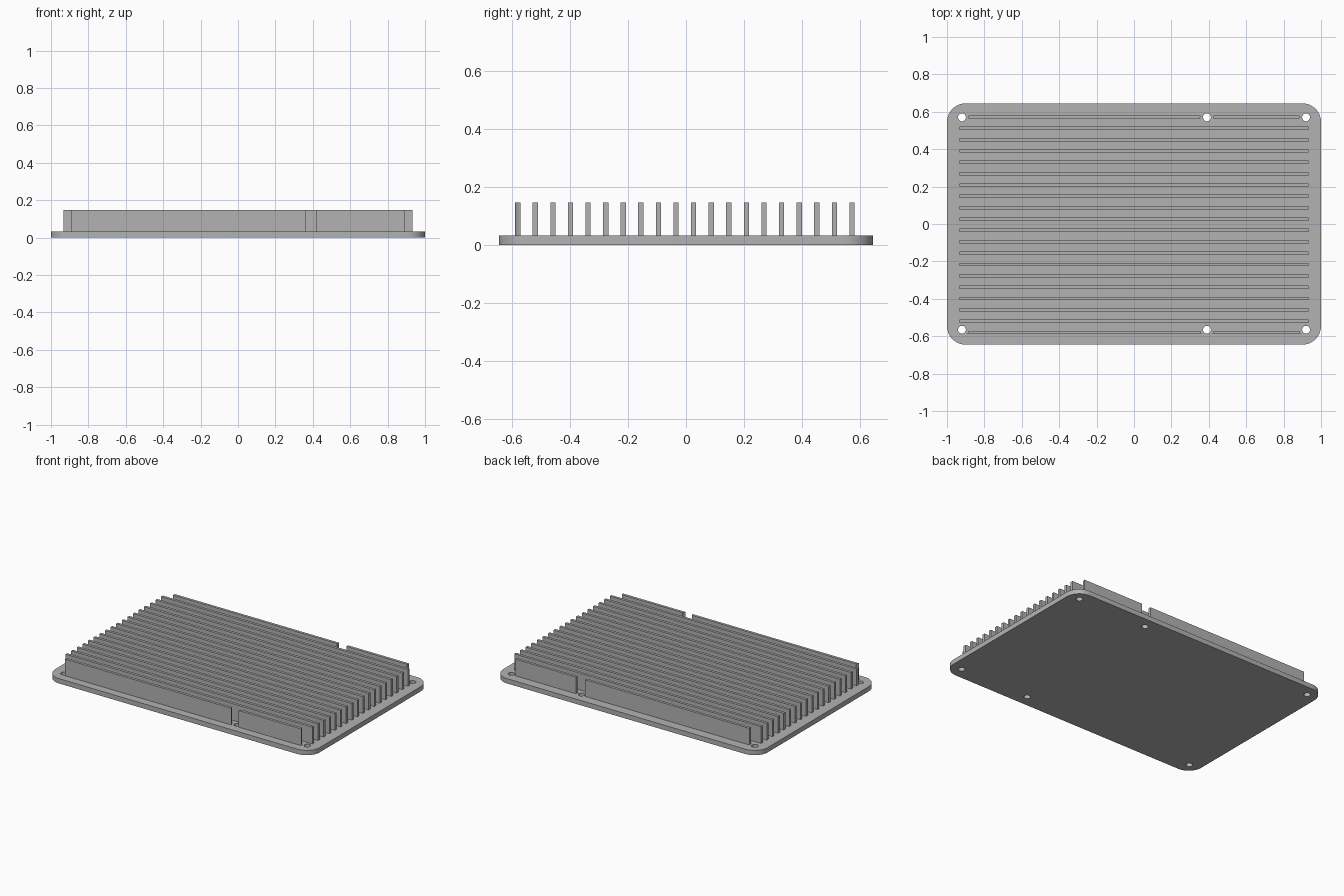
import bpy, bmesh, math

cube = bpy.data.objects.get("Cube")
if cube:
    bpy.data.objects.remove(cube, do_unlink=True)

metal = bpy.data.materials.new("grey metal")
metal.use_nodes = True
GREY = (0.45, 0.45, 0.45, 1)
metal.diffuse_color = GREY
metal.node_tree.nodes["Principled BSDF"].inputs["Base Color"].default_value = GREY

HALF_X, HALF_Y, CORNER = 1.0, 0.645, 0.1
PLATE_TOP, FIN_TOP = 0.033, 0.147
FIN_COUNT, FIN_THICK = 20, 0.018
FIRST_Y, LAST_Y = -0.58, 0.572
HOLES = [(x, y) for x in (-0.92, 0.39, 0.92) for y in (-0.565, 0.57)]


def finish(name, bm):
    bmesh.ops.recalc_face_normals(bm, faces=bm.faces)
    mesh = bpy.data.meshes.new(name)
    bm.to_mesh(mesh)
    bm.free()
    mesh.materials.append(metal)
    obj = bpy.data.objects.new(name, mesh)
    bpy.context.collection.objects.link(obj)
    return obj


def add_box(bm, x0, x1, y0, y1, z0, z1):
    made = bmesh.ops.create_cube(bm, size=1)["verts"]
    for v in made:
        v.co.x = x1 if v.co.x > 0 else x0
        v.co.y = y1 if v.co.y > 0 else y0
        v.co.z = z1 if v.co.z > 0 else z0


def hole_cutter(name, radius, z0, z1):
    bm = bmesh.new()
    for x, y in HOLES:
        made = bmesh.ops.create_cone(bm, cap_ends=True, segments=32, radius1=radius,
                                     radius2=radius, depth=z1 - z0)["verts"]
        bmesh.ops.translate(bm, verts=made, vec=(x, y, (z0 + z1) / 2))
    obj = finish(name, bm)
    obj.hide_render = True
    obj.hide_set(True)
    return obj


def cut(obj, cutter):
    mod = obj.modifiers.new("holes", "BOOLEAN")
    mod.operation = "DIFFERENCE"
    mod.solver = "EXACT"
    mod.object = cutter
    bpy.context.view_layer.objects.active = obj
    obj.select_set(True)
    bpy.ops.object.modifier_apply(modifier=mod.name)
    bpy.ops.object.shade_smooth_by_angle(angle=math.radians(30))
    obj.select_set(False)
    bpy.data.objects.remove(cutter, do_unlink=True)


# Base plate with rounded corners and screw holes
bm = bmesh.new()
add_box(bm, -HALF_X, HALF_X, -HALF_Y, HALF_Y, 0, PLATE_TOP)
upright = [e for e in bm.edges if abs(e.verts[0].co.z - e.verts[1].co.z) > 0.01]
bmesh.ops.bevel(bm, geom=upright, offset=CORNER, offset_type="OFFSET",
                segments=10, profile=0.5, affect="EDGES")
plate = finish("base_plate", bm)
cut(plate, hole_cutter("screw_hole_cutter", 0.021, -0.1, 0.1))

# Long cooling fins; the outer two are relieved around the screws
step = (LAST_Y - FIRST_Y) / (FIN_COUNT - 1)
inner, outer = bmesh.new(), bmesh.new()
for i in range(FIN_COUNT):
    y = FIRST_Y + i * step
    is_outer = i in (0, FIN_COUNT - 1)
    add_box(outer if is_outer else inner, -0.933 if not is_outer else -0.92,
            0.933 if not is_outer else 0.92,
            y - FIN_THICK / 2, y + FIN_THICK / 2, PLATE_TOP, FIN_TOP)
finish("cooling_fins", inner)
edge_fins = finish("edge_fins", outer)
cut(edge_fins, hole_cutter("screw_clearance_cutter", 0.036, 0, 0.2))
